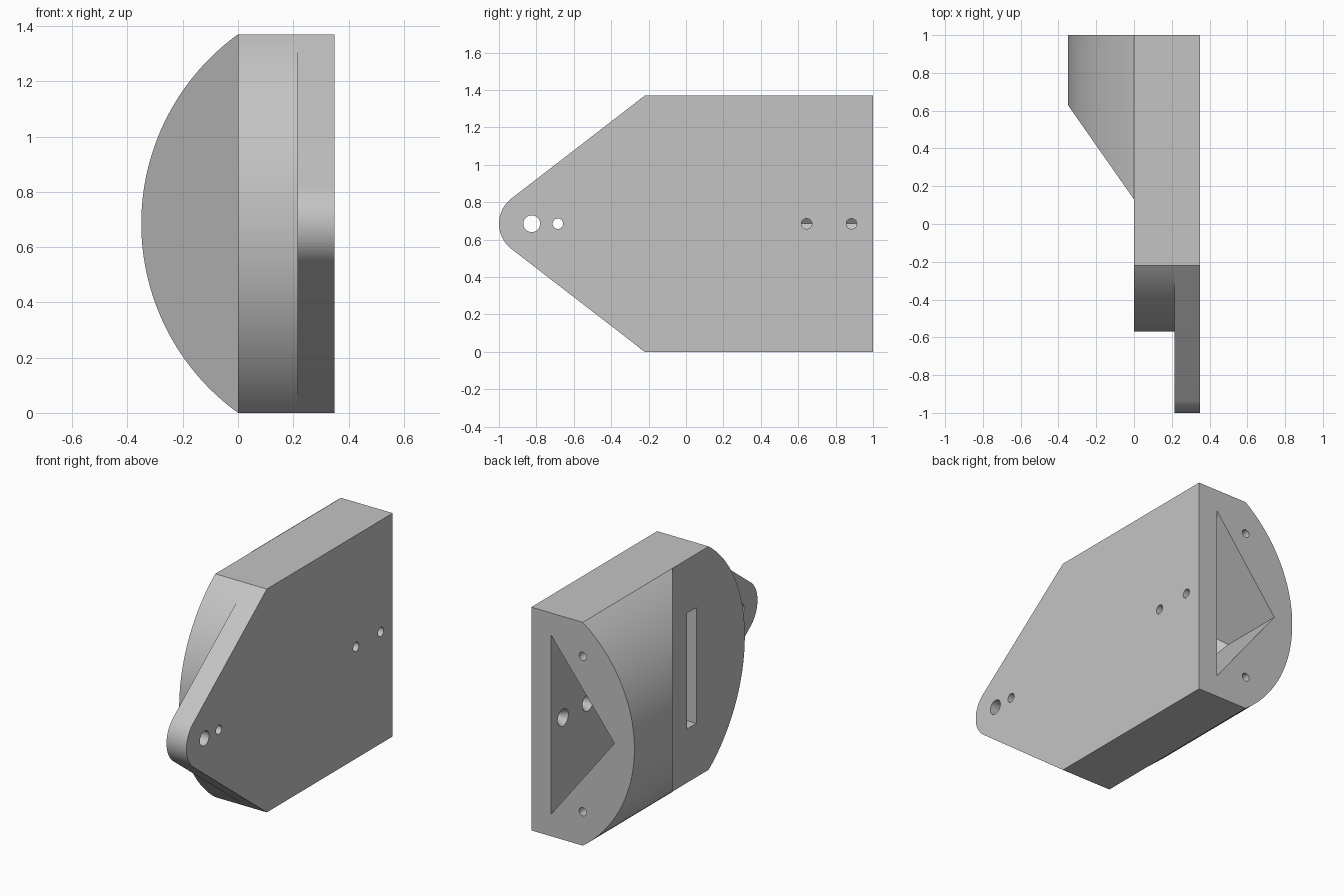
import bpy, bmesh, math
from mathutils import Vector

old = bpy.data.objects.get("Cube")
if old:
    bpy.data.objects.remove(old, do_unlink=True)

HEIGHT, MID = 1.37, 0.685
SAG = 0.35                                  # depth of the curved faces
RADIUS = (MID ** 2 + SAG ** 2) / (2 * SAG)
SPREAD = math.asin(MID / RADIUS)
SIDE, JOINT, BACK = 0.35, 0.215, 1.0        # outer face, plate seam, rear face
SLOPE = 0.5 / 0.35                          # slant of the bulge front

grey = bpy.data.materials.new("plain_grey")
grey.use_nodes = True
grey.diffuse_color = (0.55, 0.55, 0.55, 1)
bsdf = next(n for n in grey.node_tree.nodes if n.type == 'BSDF_PRINCIPLED')
bsdf.inputs["Base Color"].default_value = grey.diffuse_color


def loft(name, ring_a, ring_b):
    """Closed solid between two matching rings of points."""
    bm = bmesh.new()
    a = [bm.verts.new(p) for p in ring_a]
    b = [bm.verts.new(p) for p in ring_b]
    bm.faces.new(a)
    bm.faces.new(b[::-1])
    for i in range(len(a)):
        j = (i + 1) % len(a)
        bm.faces.new((a[j], a[i], b[i], b[j]))
    bmesh.ops.recalc_face_normals(bm, faces=bm.faces)
    mesh = bpy.data.meshes.new(name)
    bm.to_mesh(mesh)
    bm.free()
    mesh.materials.append(grey)
    obj = bpy.data.objects.new(name, mesh)
    bpy.context.collection.objects.link(obj)
    return obj


def slab(name, yz, x0, x1):
    """Extrude a side outline across x."""
    return loft(name, [(x0, y, z) for y, z in yz], [(x1, y, z) for y, z in yz])


def tube(name, start, end, r0, r1=None, sides=32):
    """Round or tapered cutter between two points."""
    start, end = Vector(start), Vector(end)
    turn = (end - start).to_track_quat('Z', 'Y')
    circle = [turn @ Vector((math.cos(t), math.sin(t), 0))
              for t in (math.tau * i / sides for i in range(sides))]
    return loft(name, [start + c * r0 for c in circle],
                [end + c * (r1 or r0) for c in circle])


def arc(steps=64):
    """Shallow arc as (depth, height), from bottom to top."""
    angles = [SPREAD * (2 * i / steps - 1) for i in range(steps + 1)]
    return [(RADIUS * math.cos(t) - RADIUS + SAG, MID + RADIUS * math.sin(t))
            for t in angles]


def cut(target, cutters):
    for c in cutters:
        mod = target.modifiers.new("cut", 'BOOLEAN')
        mod.operation, mod.solver, mod.object = 'DIFFERENCE', 'EXACT', c
        bpy.context.view_layer.objects.active = target
        bpy.ops.object.modifier_apply(modifier=mod.name)


# Side plate: square rear, tapered front with a rounded tip
TIP_Y, TIP_R = -0.83, 0.17
lean = math.radians(52.3)
tip = [(TIP_Y - TIP_R * math.cos(t), MID + TIP_R * math.sin(t))
       for t in (lean * (i / 12 - 1) for i in range(25))]
plate = slab("side_plate",
             [(BACK, 0), (-0.22, 0)] + tip + [(-0.22, HEIGHT), (BACK, HEIGHT)],
             JOINT, SIDE)

# Core block with a curved front
core = slab("core_block",
            [(BACK, 0)] + [(-0.22 - d, z) for d, z in arc()] + [(BACK, HEIGHT)],
            0, JOINT)

# Rounded bulge with a slanted front
bulge = loft("curved_bulge",
             [(-d, 0.13 + SLOPE * d, z) for d, z in arc()],
             [(-d, BACK, z) for d, z in arc()])

# Triangular cavity open at the rear, its inner end parallel to the slant
tri = [(0.216, MID - 0.55), (0.216, MID + 0.55), (-0.215, MID)]
cavity = loft("cavity_cutter",
              [(x, 0.28 - SLOPE * x, z) for x, z in tri],
              [(x, BACK + 0.1, z) for x, z in tri])

# Tall slot in the inner side
slot = slab("slot_cutter", [(-0.10, 0.33), (-0.01, 0.33), (-0.01, 1.04), (-0.10, 1.04)],
            -0.1, 0.2)

# Screw holes in the rear face
rear_holes = [tube("rear_hole_cutter", (0, 0.65, MID + s * 0.477),
                   (0, BACK + 0.1, MID + s * 0.477), 0.025) for s in (-1, 1)]

# Plate holes: two at the tip, two countersunk from inside the cavity
plate_holes = [tube("plate_hole_cutter", (0.1, y, MID), (0.5, y, MID), r)
               for y, r in ((-0.825, 0.045), (-0.685, 0.028), (0.645, 0.028), (0.885, 0.028))]
sinks = [tube("countersink_cutter", (JOINT - 0.005, y, MID), (JOINT + 0.04, y, MID), 0.055, 0.027)
         for y in (0.645, 0.885)]

cut(plate, plate_holes + sinks)
cut(core, [cavity, slot] + rear_holes)
cut(bulge, [cavity] + rear_holes)
for c in [cavity, slot] + rear_holes + plate_holes + sinks:
    bpy.data.objects.remove(c, do_unlink=True)

# Smooth the curves, keep the edges crisp
bpy.ops.object.select_all(action='DESELECT')
for obj in (plate, core, bulge):
    obj.select_set(True)
    bpy.context.view_layer.objects.active = obj
bpy.ops.object.shade_smooth_by_angle(angle=math.radians(25))
